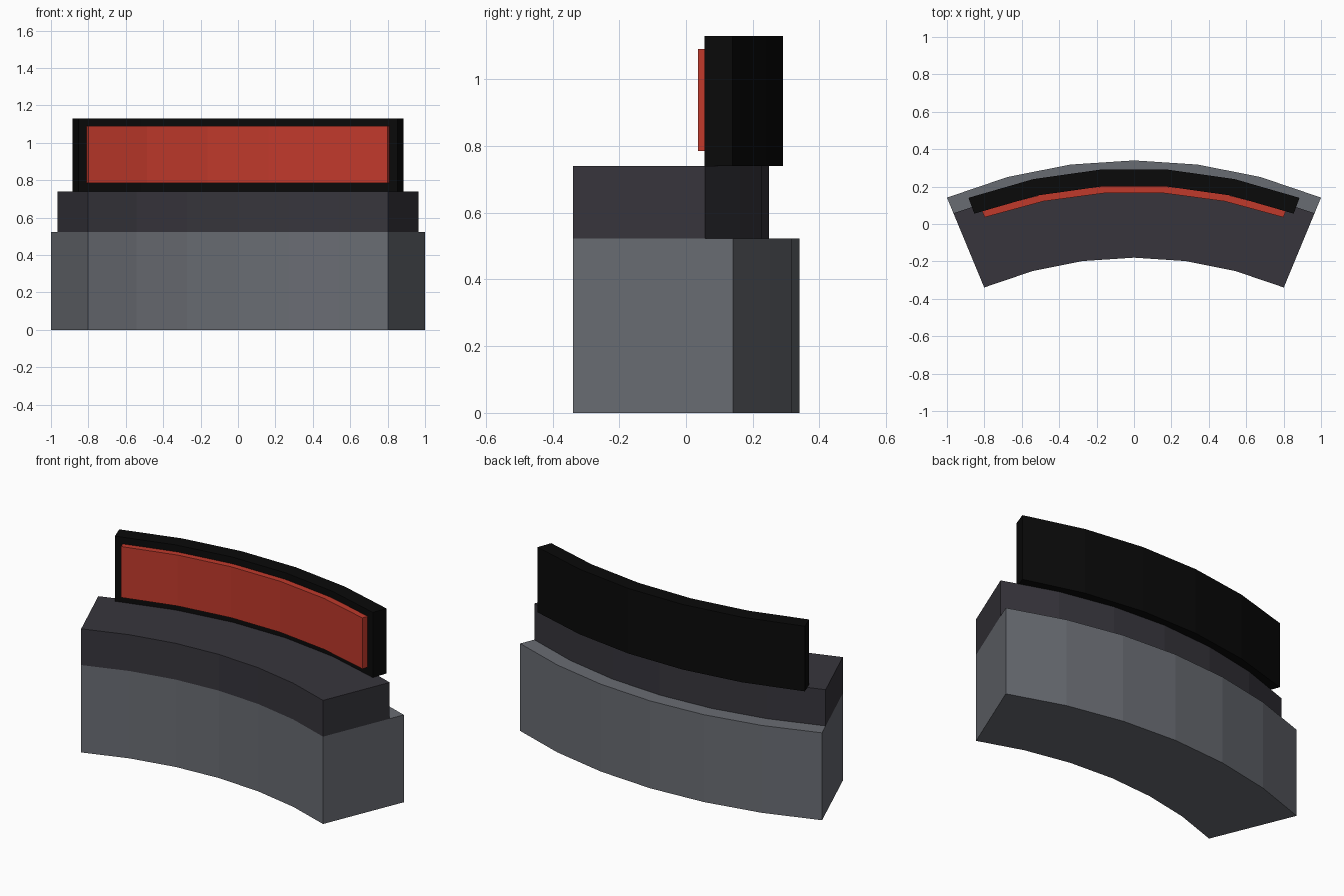
import bpy, bmesh, math

if "Cube" in bpy.data.objects:
    bpy.data.objects.remove(bpy.data.objects["Cube"])

CENTER_Y = -2.273  # shared centre of all the arcs


def material(name, rgb):
    m = bpy.data.materials.new(name)
    m.diffuse_color = (*rgb, 1)
    m.use_nodes = True
    m.node_tree.nodes["Principled BSDF"].inputs["Base Color"].default_value = m.diffuse_color
    return m


def arc_block(name, r_in, r_out, half_angle, segments, z0, z1, mat):
    """Curved bar: a rectangular section swept about the shared centre."""
    bm = bmesh.new()
    rings = []
    for i in range(segments + 1):
        a = math.radians(half_angle * (2 * i / segments - 1))
        section = [(r_in, z0), (r_out, z0), (r_out, z1), (r_in, z1)]
        rings.append([bm.verts.new((r * math.sin(a), CENTER_Y + r * math.cos(a), z))
                      for r, z in section])
    for a, b in zip(rings, rings[1:]):
        for j in range(4):
            k = (j + 1) % 4
            bm.faces.new((a[j], a[k], b[k], b[j]))
    bm.faces.new(rings[0])
    bm.faces.new(rings[-1][::-1])
    bmesh.ops.recalc_face_normals(bm, faces=bm.faces)
    mesh = bpy.data.meshes.new(name)
    bm.to_mesh(mesh)
    bm.free()
    mesh.materials.append(mat)
    obj = bpy.data.objects.new(name, mesh)
    bpy.context.collection.objects.link(obj)
    return obj


grey = material("grey", (0.141, 0.150, 0.171))
dark_grey = material("dark grey", (0.038, 0.036, 0.045))
black = material("black", (0.003, 0.003, 0.003))
red = material("red", (0.527, 0.041, 0.024))

# Wide base and the darker tier on it, flush at the front
arc_block("base", 2.093, 2.613, 22.5, 6, 0.0, 0.523, grey)
arc_block("upper_tier", 2.093, 2.522, 22.5, 6, 0.523, 0.74, dark_grey)

# Upright back panel with a raised red front
arc_block("back_panel", 2.48, 2.57, 20.14, 5, 0.74, 1.13, black)
arc_block("front_pad", 2.443, 2.48, 19.1, 5, 0.785, 1.09, red)
